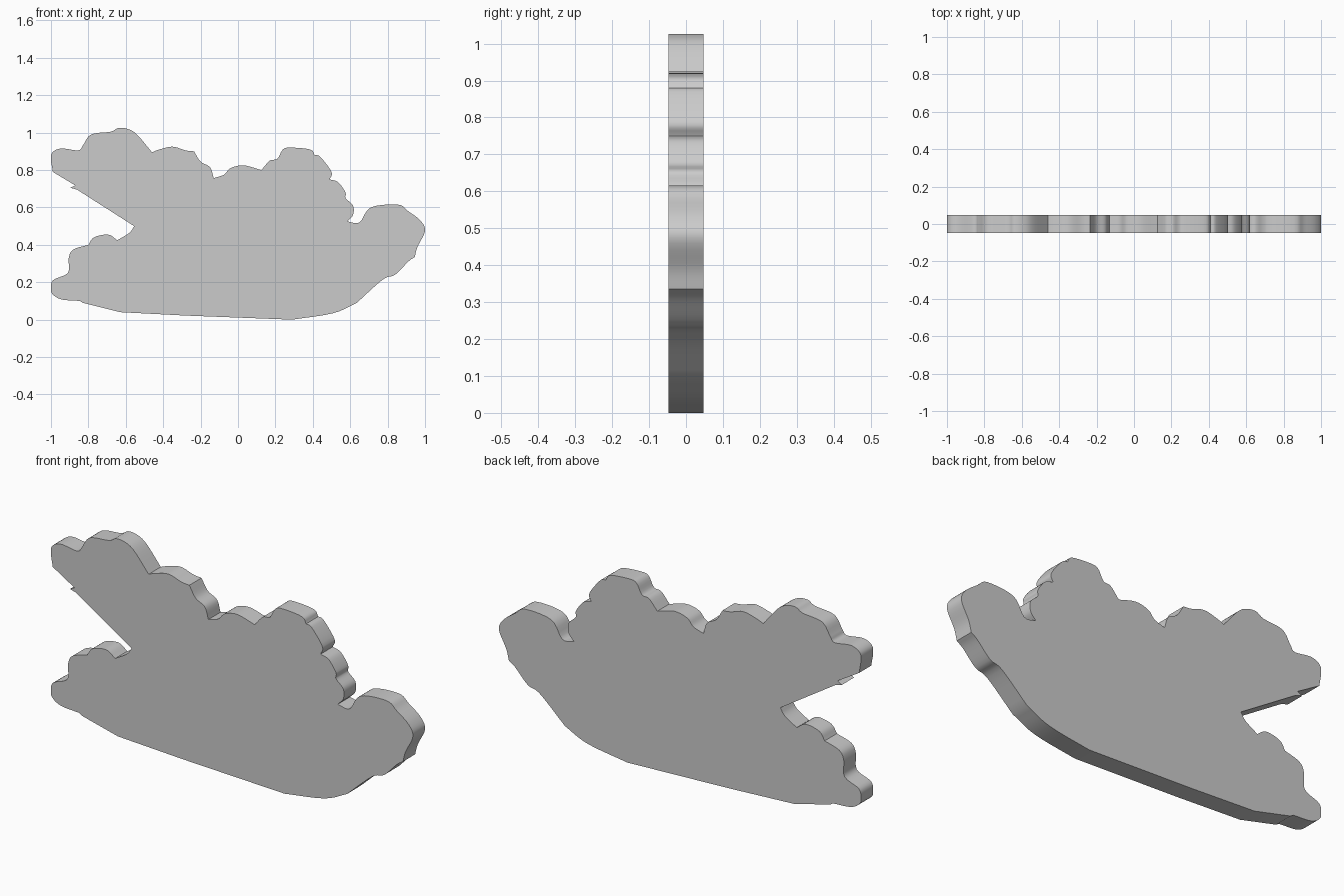
import bpy, bmesh, math
from mathutils import Vector

if "Cube" in bpy.data.objects:
    bpy.data.objects.remove(bpy.data.objects["Cube"])

HALF = 0.048   # half thickness of the slab

# Outline strokes in x, z, clockwise. Each runs to the start of the next one;
# the inside is smooth and the joints between strokes are creases.
strokes = [
    # upper left tip and top lobe
    [(-.99, .79), (-1, .88), (-.95, .915), (-.855, .905)],
    [(-.83, .93), (-.785, .99), (-.68, 1.005), (-.64, 1.025), (-.59, 1.02), (-.54, .99)],
    # second lobe
    [(-.46, .895), (-.42, .91), (-.35, .925), (-.28, .905)],
    [(-.235, .90), (-.2, .845), (-.15, .815)],
    # middle lobe
    [(-.13, .757), (-.075, .775), (-.04, .81), (.03, .825)],
    # right crown
    [(.125, .80), (.17, .85), (.21, .86), (.24, .91), (.28, .92), (.385, .91)],
    [(.41, .88), (.44, .87), (.5, .79)],
    [(.49, .75), (.535, .735), (.575, .68), (.575, .65), (.615, .61), (.615, .56)],
    # right arm
    [(.585, .525), (.65, .52), (.71, .6), (.855, .615), (.91, .58),
     (.975, .53), (1, .475), (.96, .39)],
    [(.945, .335), (.91, .31), (.84, .24), (.775, .215)],
    # underside
    [(.635, .09), (.51, .035)],
    [(.29, 0)], [(-.28, .022)], [(-.63, .04)], [(-.83, .09)],
    # lower left lobes
    [(-.845, .1), (-.95, .11), (-1, .15), (-.99, .21), (-.91, .25), (-.905, .33), (-.88, .375)],
    [(-.8, .4), (-.77, .44), (-.695, .455)],
    [(-.645, .425), (-.58, .465)],
    # notch
    [(-.555, .5)], [(-.86, .695)], [(-.895, .705)], [(-.87, .718)],
]


def smooth(pts, steps=5):
    """Catmull-Rom through pts, leaving out the last point."""
    if len(pts) == 2:
        return pts[:1]
    p = [2 * pts[0] - pts[1]] + pts + [2 * pts[-1] - pts[-2]]
    out = []
    for a, b, c, d in zip(p, p[1:], p[2:], p[3:]):
        for i in range(steps):
            t = i / steps
            out.append(0.5 * (2 * b + (c - a) * t + (2 * a - 5 * b + 4 * c - d) * t**2
                              + (3 * b - a - 3 * c + d) * t**3))
    return out


outline = []
for i, s in enumerate(strokes):
    nxt = strokes[(i + 1) % len(strokes)][0]
    outline += smooth([Vector(q) for q in s + [nxt]])

# Flat slab: one filled profile pushed through in y
bm = bmesh.new()
front = bm.faces.new([bm.verts.new((max(-1, min(1, v.x)), -HALF, max(0, v.y)))
                      for v in outline])
ext = bmesh.ops.extrude_face_region(bm, geom=[front], use_keep_orig=True)
bmesh.ops.translate(bm, vec=(0, 2 * HALF, 0),
                    verts=[g for g in ext["geom"] if isinstance(g, bmesh.types.BMVert)])
bmesh.ops.recalc_face_normals(bm, faces=bm.faces)
mesh = bpy.data.meshes.new("shrub_slab")
bm.to_mesh(mesh)
bm.free()
slab = bpy.data.objects.new("shrub_slab", mesh)
bpy.context.collection.objects.link(slab)
bpy.context.view_layer.objects.active = slab
slab.select_set(True)
bpy.ops.object.shade_smooth_by_angle(angle=math.radians(35))
